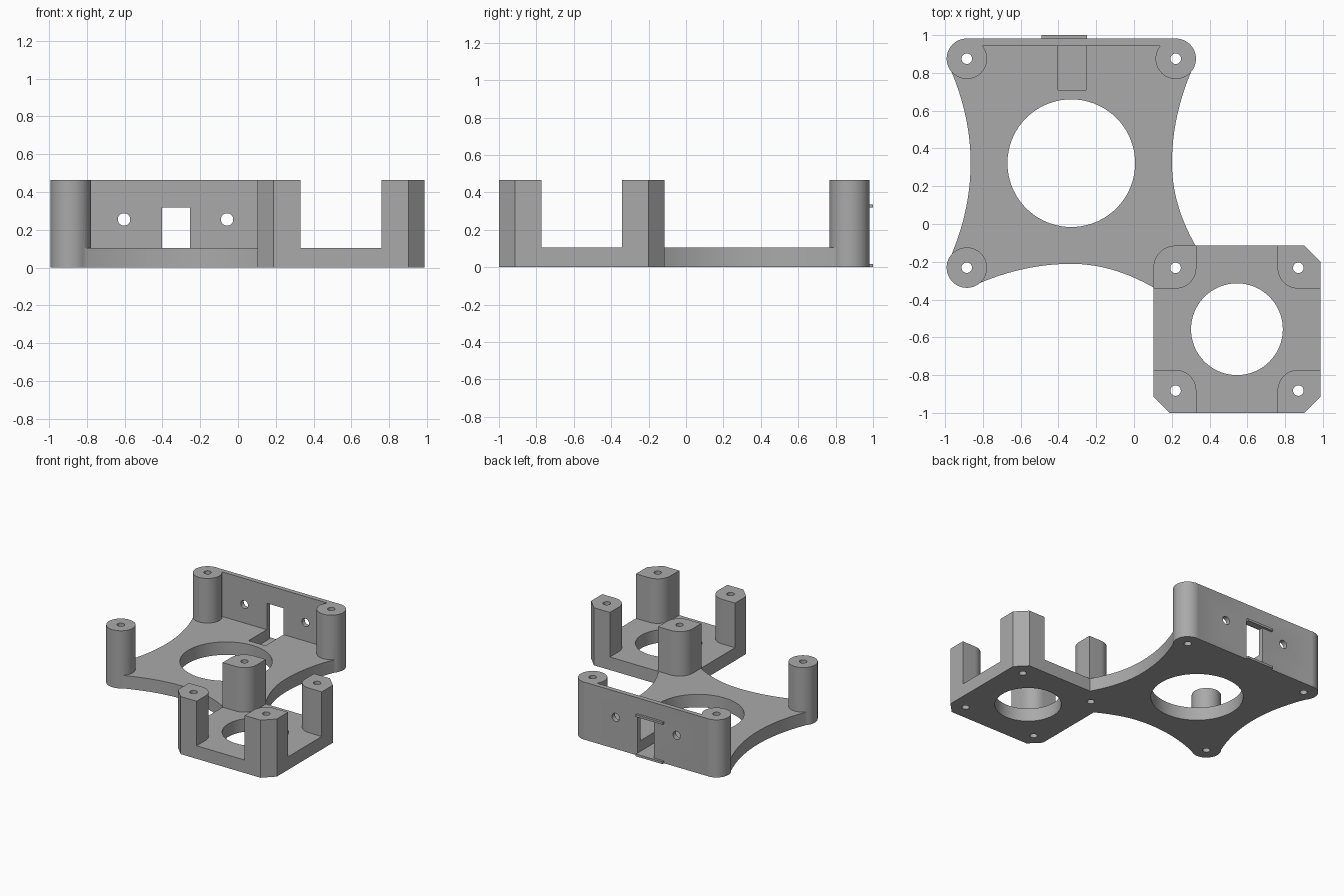
import bpy, bmesh
from math import sin, cos, pi

cube = bpy.data.objects.get("Cube")
if cube:
    bpy.data.objects.remove(cube, do_unlink=True)

FLOOR, TOP = 0.105, 0.465      # plate thickness, overall height
R = 0.107                      # round post radius
FAN, SMALL = (-0.332, 0.322), (0.545, -0.557)   # centres of the two plates

grey = bpy.data.materials.new("mid grey")
grey.use_nodes = True
grey.diffuse_color = (0.4, 0.4, 0.4, 1)
grey.node_tree.nodes["Principled BSDF"].inputs["Base Color"].default_value = (0.4, 0.4, 0.4, 1)

parts = bpy.data.collections.new("parts")
cutters = bpy.data.collections.new("cutters")
for c in (parts, cutters):
    bpy.context.scene.collection.children.link(c)


def prism(name, pts, z0, z1, coll, axis="z"):
    """Extrude an outline upwards, or an (x, z) outline along y."""
    bm = bmesh.new()
    place = (lambda a, b, h: (a, b, h)) if axis == "z" else (lambda a, b, h: (a, h, b))
    low = [bm.verts.new(place(a, b, z0)) for a, b in pts]
    high = [bm.verts.new(place(a, b, z1)) for a, b in pts]
    bm.faces.new(low)
    bm.faces.new(high)
    n = len(pts)
    for i in range(n):
        j = (i + 1) % n
        bm.faces.new((low[i], low[j], high[j], high[i]))
    bmesh.ops.recalc_face_normals(bm, faces=bm.faces)
    mesh = bpy.data.meshes.new(name)
    bm.to_mesh(mesh)
    bm.free()
    mesh.materials.append(grey)
    ob = bpy.data.objects.new(name, mesh)
    ob.hide_render = coll is cutters
    coll.objects.link(ob)
    return ob


def arc(cx, cy, r, a0=0.0, a1=2 * pi, n=48):
    full = a1 - a0 > 6
    return [(cx + r * cos(a0 + (a1 - a0) * i / n), cy + r * sin(a0 + (a1 - a0) * i / n))
            for i in range(n if full else n + 1)]


def box(x0, x1, y0, y1):
    return [(x0, y0), (x1, y0), (x1, y1), (x0, y1)]


# Large plate with three bowed-in sides and a straight back
def bow(start, end, d0, d1, n=16):
    """(distance along, outward offset) samples of a waisted side."""
    for i in range(-n, n + 1):
        t = i / n
        yield (start if t < 0 else end) * abs(t), (d0 if t < 0 else d1) * t * t


fx, fy = FAN
left = [(fx - 0.533 - d, fy - s) for s, d in bow(-0.5, 0.5, 0.108, 0.108)]
front = [(fx + s, fy - 0.533 - d) for s, d in bow(-0.5, 0.435, 0.108, 0.125)]
right = [(fx + 0.533 + d, fy + s) for s, d in bow(-0.437, 0.5, 0.125, 0.108)]
back = [(fx + 0.553, 0.981), (fx - 0.553, 0.981)]
plate = prism("large_plate", left + front + right + back, 0, FLOOR, parts)

# Round posts and back wall
posts = [(fx - 0.553, fy + 0.553), (fx + 0.553, fy + 0.553), (fx - 0.553, fy - 0.553)]
for x, y in posts:
    prism("round_post", arc(x, y, R), 0, TOP, parts)
prism("back_wall", box(fx - 0.553, fx + 0.553, 0.943, 0.981), 0, TOP, parts)

# Small plate with clipped corners
H, CH, INNER, OFF = 0.4425, 0.085, 0.11, 0.325
sx0, sy0 = SMALL
octagon = []
for u, v in ((1, 1), (-1, 1), (-1, -1), (1, -1)):
    pair = [(sx0 + u * H, sy0 + v * (H - CH)), (sx0 + u * (H - CH), sy0 + v * H)]
    octagon += pair if u == v else pair[::-1]
prism("small_plate", octagon, 0, FLOOR, parts)

# Corner posts: rounded towards the middle, clipped or round outside
for u in (-1, 1):
    for v in (-1, 1):
        o = H - OFF
        outer = [(o, o - CH), (o - CH, o)]
        if (u, v) == (-1, 1):
            outer = arc(0, 0, o, 0, pi / 2, 12)
        shape = arc(0, 0, INNER, pi, 1.5 * pi, 12) + [(o, -INNER)] + outer + [(-INNER, o)]
        c = (sx0 + u * OFF, sy0 + v * OFF)
        posts.append(c)
        prism("corner_post", [(c[0] + u * a, c[1] + v * b) for a, b in shape], 0, TOP, parts)

# Thin ledges above and below the wall opening
for z in (0.0, 0.318):
    prism("opening_ledge", box(-0.49, -0.25, z, z + 0.018), 0.97, 1.0, parts, "y")

# Cutters: plate openings, screw holes, connector slot and wall holes
prism("large_opening", arc(fx, fy, 0.338, n=72), -0.1, 0.3, cutters)
prism("small_opening", arc(sx0, sy0, 0.243, n=64), -0.1, 0.3, cutters)
for x, y in posts:
    prism("screw_hole", arc(x, y, 0.028, n=24), -0.1, 0.6, cutters)
prism("connector_slot", box(-0.403, -0.253, 0.018, 0.318), 0.71, 1.1, cutters, "y")
for x in (-0.603, -0.058):
    prism("wall_hole", arc(x, 0.255, 0.033, n=24), 0.85, 1.1, cutters, "y")

# Join the parts and cut the openings into one solid bracket
parts.objects.unlink(plate)
bpy.context.scene.collection.objects.link(plate)
for op, coll in (("UNION", parts), ("DIFFERENCE", cutters)):
    m = plate.modifiers.new(op.lower(), "BOOLEAN")
    m.operation = op
    m.solver = "EXACT"
    m.operand_type = "COLLECTION"
    m.collection = coll
    m.use_self = op == "UNION"
mesh = bpy.data.meshes.new_from_object(plate.evaluated_get(bpy.context.evaluated_depsgraph_get()))
plate.modifiers.clear()
plate.data = mesh
plate.name = "mount_bracket"
mesh.materials.clear()
mesh.materials.append(grey)
for c in (parts, cutters):
    for ob in list(c.objects):
        bpy.data.objects.remove(ob, do_unlink=True)
    bpy.data.collections.remove(c)

bpy.ops.object.select_all(action="DESELECT")
plate.select_set(True)
bpy.context.view_layer.objects.active = plate
bpy.ops.object.shade_smooth_by_angle()
